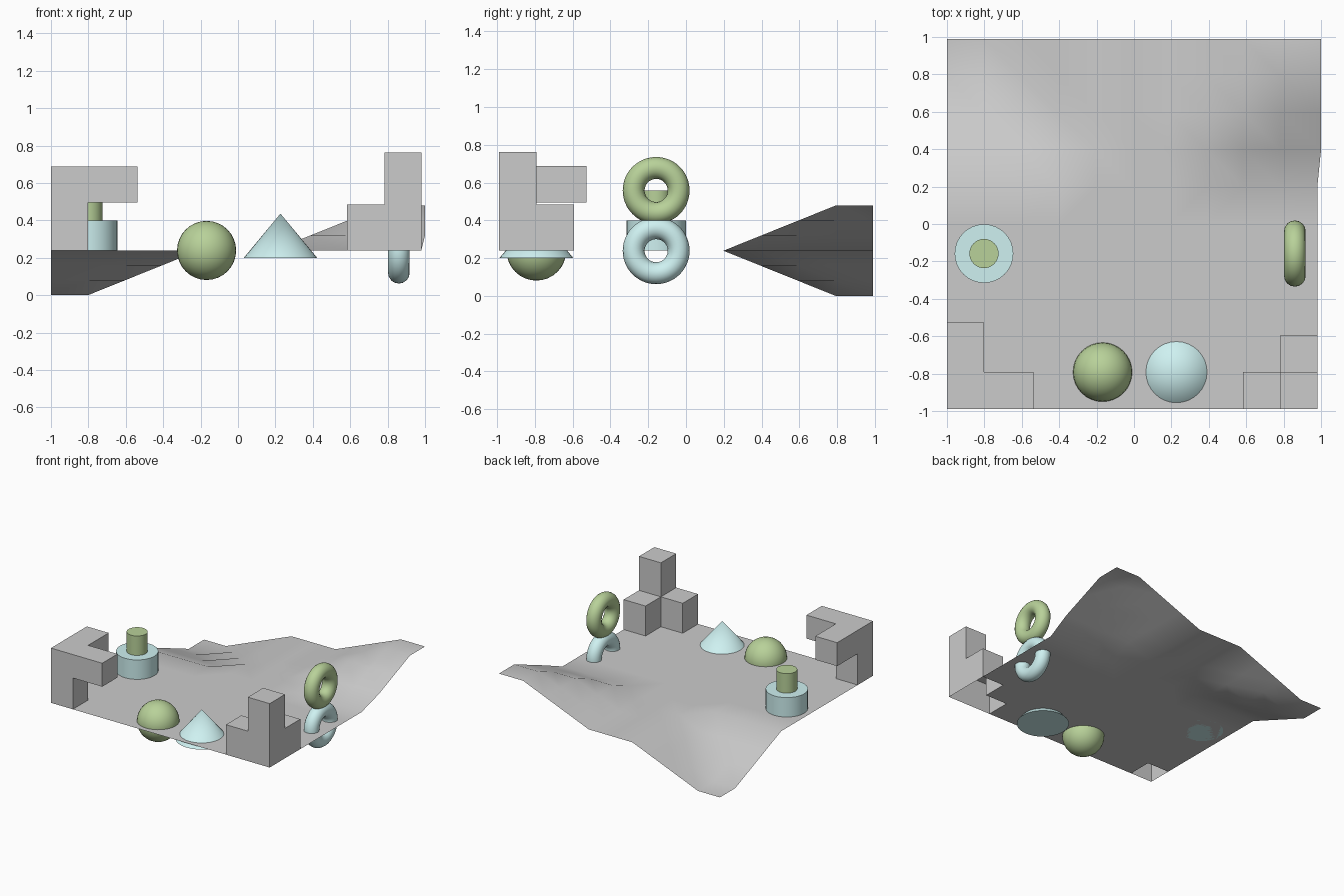
import bpy, bmesh, math
from mathutils import Vector

if "Cube" in bpy.data.objects:
    bpy.data.objects.remove(bpy.data.objects["Cube"])

S = 0.198            # grid cell
STEP = 0.0797        # height of one terrain level
BASE = 3 * STEP      # height of the flat sheet


def material(name, rgb):
    m = bpy.data.materials.new(name)
    m.diffuse_color = (*rgb, 1)
    m.use_nodes = True
    m.node_tree.nodes["Principled BSDF"].inputs["Base Color"].default_value = m.diffuse_color
    return m


GREEN = material("green", (0.48, 0.64, 0.32))
TEAL = material("teal", (0.62, 0.88, 0.88))


def finish(name, mat=None):
    ob = bpy.context.object
    ob.name = name
    if mat:
        ob.data.materials.append(mat)
    bpy.ops.object.shade_smooth_by_angle(angle=math.radians(30))
    return ob


def pull(bm, points, offset):
    """Extrude the faces nearest the given points, leaving no cap behind."""
    faces = list({min(bm.faces, key=lambda f: (f.calc_center_median() - Vector(p)).length)
                  for p in points})
    geom = bmesh.ops.extrude_face_region(bm, geom=faces)["geom"]
    moved = [g for g in geom if isinstance(g, bmesh.types.BMVert)]
    bmesh.ops.translate(bm, verts=moved, vec=offset)
    old = [f for f in faces if f.is_valid]
    if old:
        bmesh.ops.delete(bm, geom=old, context='FACES')


# Sheet: flat grid, back left corner stepped down, back right corner stepped up
bm = bmesh.new()
bmesh.ops.create_grid(bm, x_segments=10, y_segments=10, size=5 * S)
for v in bm.verts:
    i, j = round(v.co.x / S) + 5, round(v.co.y / S) + 5
    pit = max(0, min(3, 4 - max(i, 10 - j)))
    hill = max(0, min(3, 4 - max(10 - i, 10 - j)))
    v.co.x -= 0.01
    v.co.z = BASE + STEP * (hill - pit)
    if i == 10 and hill:
        v.co.x += 0.02
bmesh.ops.triangulate(bm, faces=[f for f in bm.faces if f.calc_center_median().y > 0.1],
                      quad_method='SHORT_EDGE')

# Front left block: column with two arms pulled out of its top
lx, fy = -1 + S / 2, -0.99 + S / 2
pull(bm, [(lx, fy, BASE)], (0, 0, 0.495 - BASE))
pull(bm, [(lx, fy, 0.495)], (0, 0, 0.192))
mid = 0.495 + 0.096
pull(bm, [(lx + S / 2, fy, mid)], (0.266, 0, 0))
pull(bm, [(lx, fy + S / 2, mid)], (0, 0.266, 0))

# Front right block: L of three cells with the corner raised again
rx = 0.98 - S / 2
pull(bm, [(rx, fy, BASE), (rx - S, fy, BASE), (rx, fy + S, BASE)], (0, 0, 0.484 - BASE))
pull(bm, [(rx, fy, 0.484)], (0, 0, 0.278))

bmesh.ops.recalc_face_normals(bm, faces=bm.faces[:])
flat = min(bm.faces, key=lambda f: f.calc_center_median().length)
if flat.normal.z < 0:
    bmesh.ops.reverse_faces(bm, faces=bm.faces[:])
me = bpy.data.meshes.new("sheet")
bm.to_mesh(me)
bm.free()
sheet = bpy.data.objects.new("sheet", me)
bpy.context.collection.objects.link(sheet)
bpy.context.view_layer.objects.active = sheet
sheet.select_set(True)
finish("sheet")

# Ball and cone, sunk through the sheet
bpy.ops.mesh.primitive_uv_sphere_add(segments=32, ring_count=16, radius=0.158,
                                     location=(-0.168, -0.792, BASE))
finish("ball", GREEN)
bpy.ops.mesh.primitive_cone_add(vertices=32, radius1=0.196, radius2=0, depth=0.236,
                                location=(0.227, -0.792, 0.2 + 0.118))
finish("cone", TEAL)

# Two stacked cylinders
for k, (name, r, mat) in enumerate([("lower_cylinder", 0.157, TEAL),
                                    ("upper_cylinder", 0.078, GREEN)]):
    bpy.ops.mesh.primitive_cylinder_add(vertices=32, radius=r, depth=0.159,
                                        location=(-0.802, -0.158, BASE + 0.159 * (k + 0.5)))
    finish(name, mat)

# Two upright rings
for k, (name, mat) in enumerate([("lower_ring", TEAL), ("upper_ring", GREEN)]):
    bpy.ops.mesh.primitive_torus_add(major_segments=48, minor_segments=16,
                                     major_radius=0.119, minor_radius=0.058,
                                     location=(0.86, -0.158, BASE + 0.319 * k),
                                     rotation=(0, math.pi / 2, 0))
    finish(name, mat)
